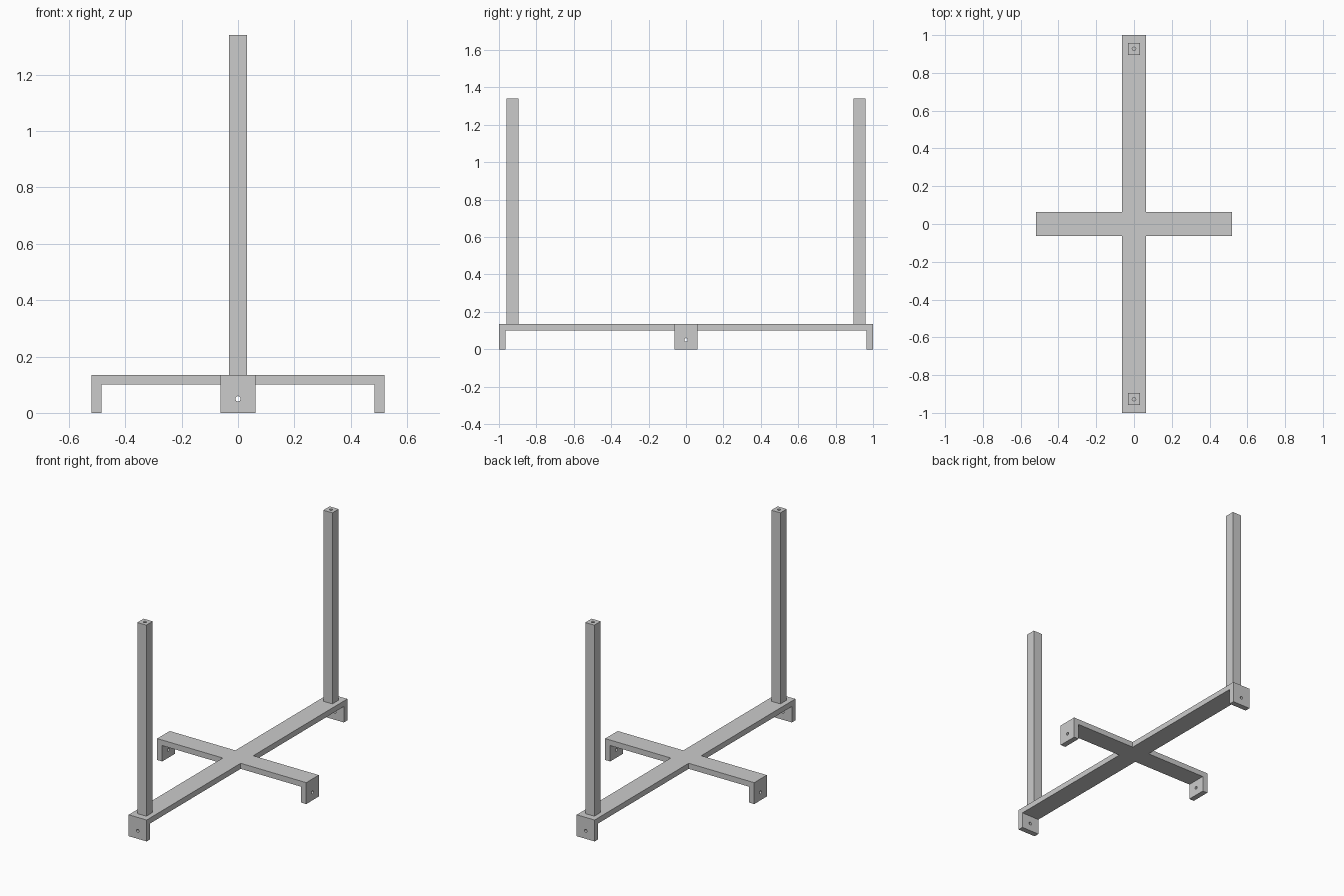
import bpy
import bmesh
from math import pi

if "Cube" in bpy.data.objects:
    bpy.data.objects.remove(bpy.data.objects["Cube"])

W = 0.0625             # half width of the base bars
LX, LY = 0.52, 1.0     # half lengths of the base bars
T = 0.035              # plate thickness
TOP = 0.135            # top of the base
POST_TOP = 1.34
POST_Y, POST_W = 0.927, 0.0315
HOLE_R = 0.0095


def box(name, lo, hi):
    bpy.ops.mesh.primitive_cube_add(size=1, location=[(a + b) / 2 for a, b in zip(lo, hi)])
    ob = bpy.context.object
    ob.name = name
    ob.scale = [b - a for a, b in zip(lo, hi)]
    bpy.ops.object.transform_apply(location=False, rotation=False, scale=True)
    return ob


def drill(depth, loc, rot=(0, 0, 0)):
    bpy.ops.mesh.primitive_cylinder_add(vertices=16, radius=HOLE_R, depth=depth,
                                        location=loc, rotation=rot)
    return bpy.context.object


def cut(ob, cutter):
    mod = ob.modifiers.new("cut", 'BOOLEAN')
    mod.operation = 'DIFFERENCE'
    mod.solver = 'EXACT'
    mod.object = cutter
    bpy.context.view_layer.objects.active = ob
    bpy.ops.object.modifier_apply(modifier=mod.name)
    bpy.data.objects.remove(cutter, do_unlink=True)


# Cross-shaped base: extruded outline, hollowed below so only end feet remain
outline = [(W, W), (W, LY), (-W, LY), (-W, W), (-LX, W), (-LX, -W),
           (-W, -W), (-W, -LY), (W, -LY), (W, -W), (LX, -W), (LX, W)]
bm = bmesh.new()
face = bm.faces.new([bm.verts.new((x, y, 0)) for x, y in outline])
ext = bmesh.ops.extrude_face_region(bm, geom=[face])
bmesh.ops.translate(bm, vec=(0, 0, TOP),
                    verts=[g for g in ext["geom"] if isinstance(g, bmesh.types.BMVert)])
bmesh.ops.recalc_face_normals(bm, faces=bm.faces)
mesh = bpy.data.meshes.new("cross_base")
bm.to_mesh(mesh)
bm.free()
base = bpy.data.objects.new("cross_base", mesh)
bpy.context.collection.objects.link(base)
cut(base, box("hollow", (T - LX, T - LY, -0.1), (LX - T, LY - T, TOP - T)))

# Bolt holes through the four feet
cut(base, drill(3, (0, 0, 0.05), (pi / 2, 0, 0)))
cut(base, drill(3, (0, 0, 0.05), (0, pi / 2, 0)))

# Upright posts with a blind hole in the top
for name, y in (("front_post", -POST_Y), ("back_post", POST_Y)):
    post = box(name, (-POST_W, y - POST_W, TOP), (POST_W, y + POST_W, POST_TOP))
    cut(post, drill(0.12, (0, y, POST_TOP)))
